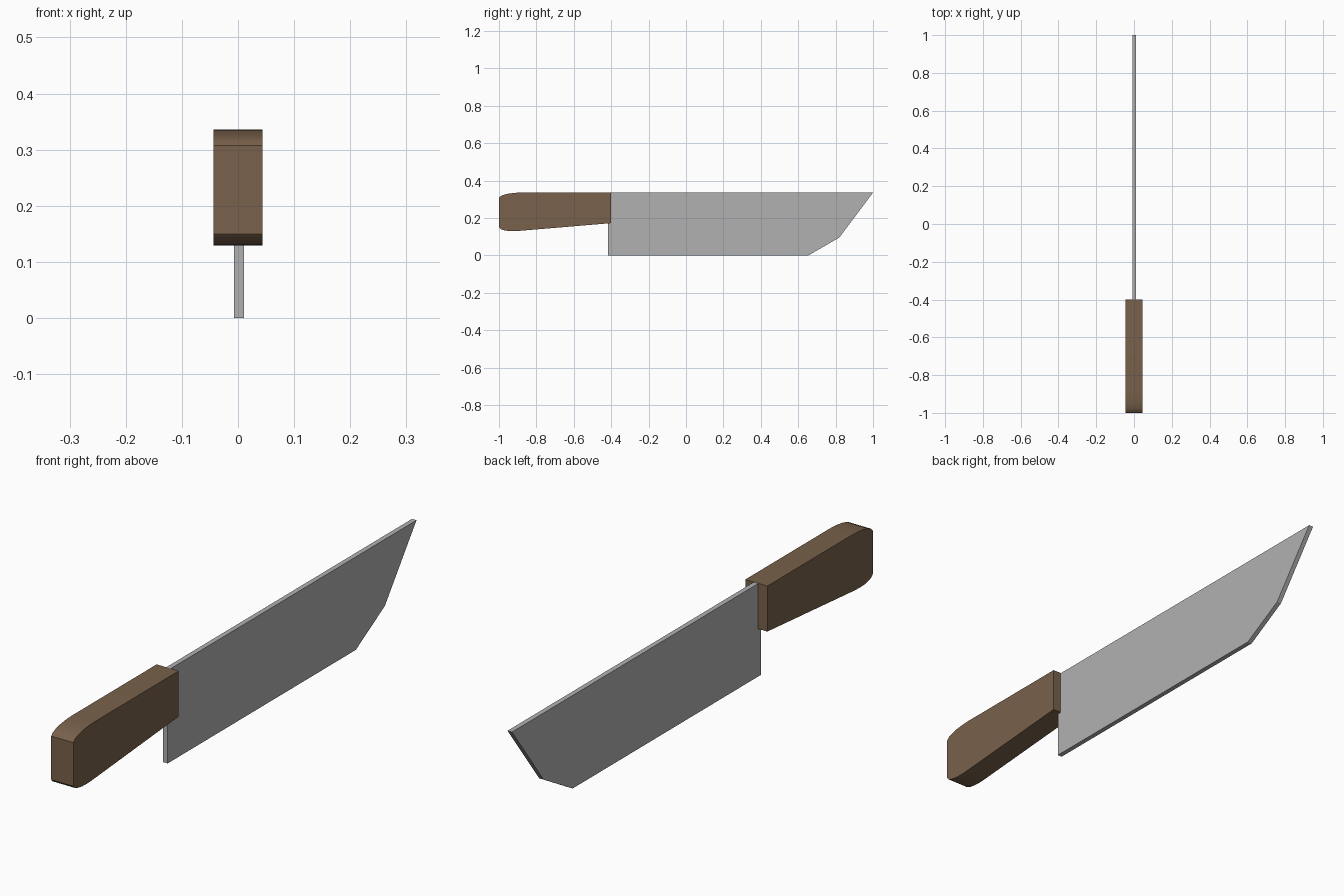
import bpy
import bmesh
from mathutils import Vector
from mathutils.geometry import interpolate_bezier

cube = bpy.data.objects.get("Cube")
if cube:
    bpy.data.objects.remove(cube, do_unlink=True)


def material(name, rgb):
    mat = bpy.data.materials.new(name)
    mat.use_nodes = True
    mat.diffuse_color = (*rgb, 1)
    mat.node_tree.nodes["Principled BSDF"].inputs["Base Color"].default_value = (*rgb, 1)
    return mat


def corner(start, control, end, steps=6):
    """Rounded corner from start to end, pulled towards control."""
    a, c, b = (Vector((0, *p)) for p in (start, control, end))
    points = interpolate_bezier(a, a.lerp(c, 0.6), b.lerp(c, 0.6), b, steps)
    return [(p.y, p.z) for p in points]


def slab(name, profile, x_min, x_max, mat):
    """Side profile (y, z) extruded across x."""
    bm = bmesh.new()
    side = bm.faces.new([bm.verts.new((x_min, y, z)) for y, z in profile])
    moved = bmesh.ops.extrude_face_region(bm, geom=[side])["geom"]
    bmesh.ops.translate(bm, vec=(x_max - x_min, 0, 0),
                        verts=[v for v in moved if isinstance(v, bmesh.types.BMVert)])
    bmesh.ops.recalc_face_normals(bm, faces=bm.faces)
    mesh = bpy.data.meshes.new(name)
    bm.to_mesh(mesh)
    bm.free()
    mesh.materials.append(mat)
    obj = bpy.data.objects.new(name, mesh)
    bpy.context.collection.objects.link(obj)
    return obj


steel = material("steel grey", (0.44, 0.44, 0.44))
wood = material("brown wood", (0.19, 0.12, 0.07))

# Flat blade with a clipped tip; its heel tucks into the handle
slab("blade",
     [(-0.416, 0), (0.655, 0), (0.82, 0.095), (1, 0.335), (-0.416, 0.335)],
     -0.007, 0.011, steel)

# Tapered handle with a rounded butt
handle_profile = [(-0.4, 0.336), (-0.4, 0.172)]
handle_profile += corner((-0.89, 0.131), (-0.99, 0.122), (-1, 0.15))
handle_profile += corner((-1, 0.307), (-0.99, 0.334), (-0.88, 0.336))
handle = slab("handle", handle_profile, -0.044, 0.044, wood)

bpy.ops.object.select_all(action="DESELECT")
handle.select_set(True)
bpy.context.view_layer.objects.active = handle
bpy.ops.object.shade_smooth_by_angle(angle=0.6)
